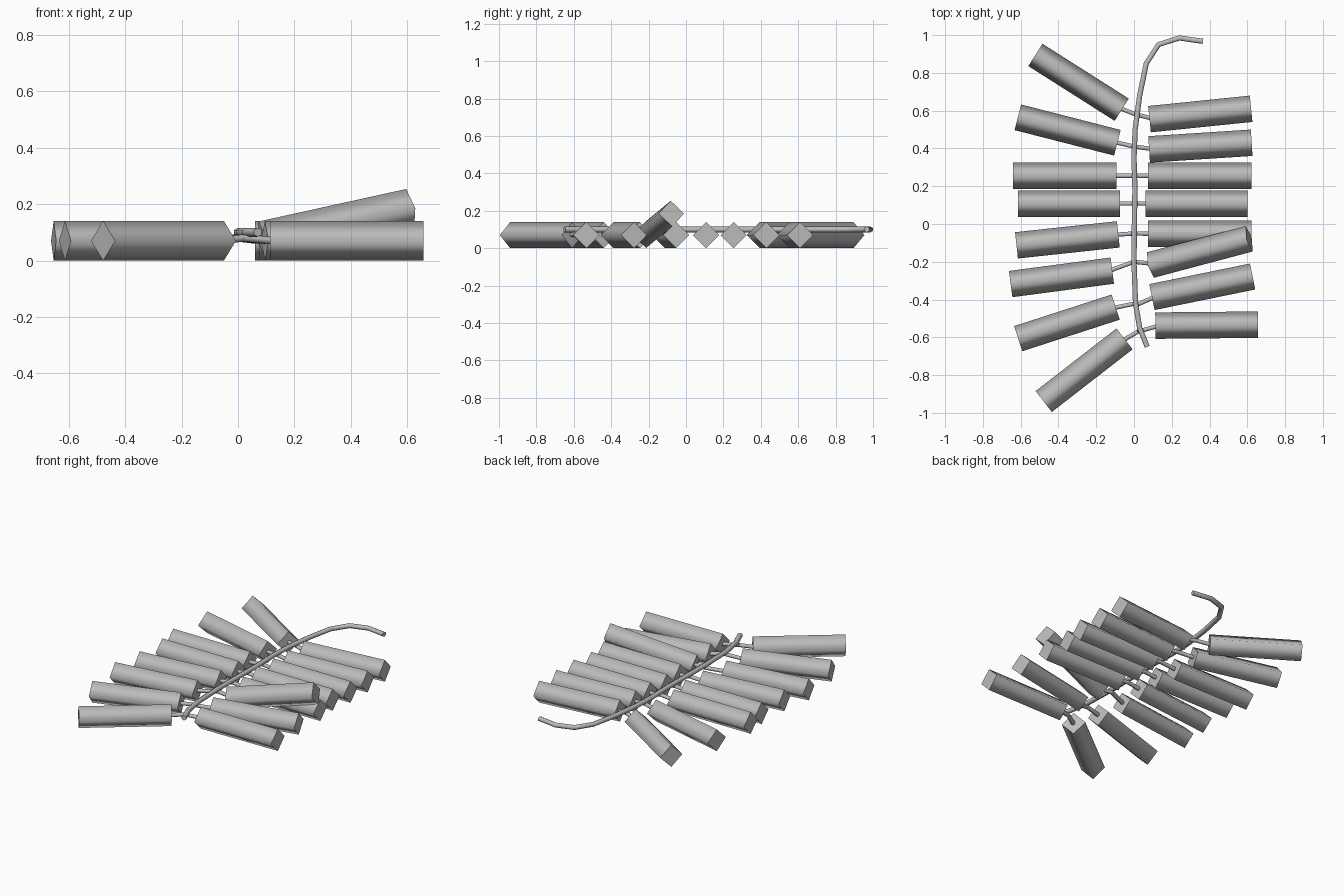
import bpy
import bmesh
from mathutils import Vector, Matrix

cube = bpy.data.objects.get("Cube")
if cube:
    bpy.data.objects.remove(cube, do_unlink=True)

grey = bpy.data.materials.new("plain grey")
grey.use_nodes = True
colour = (0.5, 0.5, 0.5, 1)
grey.diffuse_color = colour
grey.node_tree.nodes["Principled BSDF"].inputs["Base Color"].default_value = colour


def tube(name, points, radius, sides):
    """Sweep a ring with a corner on top along the points; smooth sides, flat caps."""
    pts = [Vector(p) for p in points]
    bm = bmesh.new()
    rings = []
    for i, p in enumerate(pts):
        along = (pts[min(i + 1, len(pts) - 1)] - pts[max(i - 1, 0)]).normalized()
        side = along.cross(Vector((0, 0, 1))).normalized()
        up = side.cross(along)
        ring = []
        for k in range(sides):
            turn = Matrix.Rotation(k * 6.28319 / sides, 3, along)
            ring.append(bm.verts.new(p + turn @ up * radius))
        rings.append(ring)
    for a, b in zip(rings, rings[1:]):
        for k in range(sides):
            n = (k + 1) % sides
            bm.faces.new((a[k], a[n], b[n], b[k])).smooth = True
    for ring in (rings[0], rings[-1]):
        cap = bm.faces.new(ring)
        for edge in cap.edges:
            edge.smooth = False
    bmesh.ops.recalc_face_normals(bm, faces=bm.faces)
    mesh = bpy.data.meshes.new(name)
    bm.to_mesh(mesh)
    bm.free()
    mesh.materials.append(grey)
    obj = bpy.data.objects.new(name, mesh)
    bpy.context.collection.objects.link(obj)
    return obj


# Sticks: inner x, inner y, outer x, outer y, outer height, cord x, cord y
STICK_Z = 0.075
left_sticks = [
    (0.082, 0.555, 0.62, 0.61, STICK_Z, 0.01, 0.58),
    (0.08, 0.395, 0.623, 0.43, STICK_Z, 0, 0.41),
    (0.075, 0.255, 0.623, 0.255, STICK_Z, 0, 0.255),
    (0.06, 0.108, 0.6, 0.108, STICK_Z, 0, 0.108),
    (0.075, -0.052, 0.623, -0.052, STICK_Z, 0, -0.05),
    (0.087, -0.217, 0.61, -0.078, 0.19, 0, -0.2),
    (0.095, -0.387, 0.628, -0.278, STICK_Z, 0.01, -0.43),
    (0.113, -0.538, 0.657, -0.533, STICK_Z, 0.02, -0.57),
]
right_sticks = [
    (-0.065, 0.605, -0.522, 0.895, STICK_Z, 0.01, 0.58),
    (-0.088, 0.43, -0.615, 0.565, STICK_Z, 0, 0.41),
    (-0.093, 0.255, -0.64, 0.255, STICK_Z, 0, 0.255),
    (-0.073, 0.108, -0.615, 0.108, STICK_Z, 0, 0.108),
    (-0.083, -0.055, -0.622, -0.113, STICK_Z, 0, -0.05),
    (-0.115, -0.247, -0.653, -0.318, STICK_Z, 0, -0.2),
    (-0.097, -0.44, -0.613, -0.607, STICK_Z, 0.01, -0.42),
    (-0.05, -0.608, -0.478, -0.94, STICK_Z, 0.02, -0.57),
]
for label, sticks in (("left", left_sticks), ("right", right_sticks)):
    for i, (ix, iy, ox, oy, oz, cx, cy) in enumerate(sticks, 1):
        inner = Vector((ix, iy, STICK_Z))
        outer = Vector((ox, oy, oz))
        tube(f"{label}_stick_{i}", [inner, outer], 0.07, 4)
        # Short fuse from inside the stick to beneath the cord
        root = inner + (outer - inner) * 0.04
        tube(f"{label}_fuse_{i}", [root, (cx, cy, 0.085)], 0.013, 6)

# Main cord with its curled tail
cord = [(0.07, -0.65), (0.03, -0.55), (0.008, -0.42), (0, -0.2), (0.002, 0),
        (0.005, 0.18), (0, 0.35), (0.006, 0.5), (0.03, 0.68), (0.065, 0.85),
        (0.13, 0.95), (0.24, 0.985), (0.365, 0.967)]
tube("main_cord", [(x, y, 0.105) for x, y in cord], 0.016, 6)

# Rest the model on the ground
bpy.context.view_layer.update()
parts = [o for o in bpy.context.collection.objects if o.type == 'MESH']
lowest = min((o.matrix_world @ v.co).z for o in parts for v in o.data.vertices)
for o in parts:
    o.location.z -= lowest
